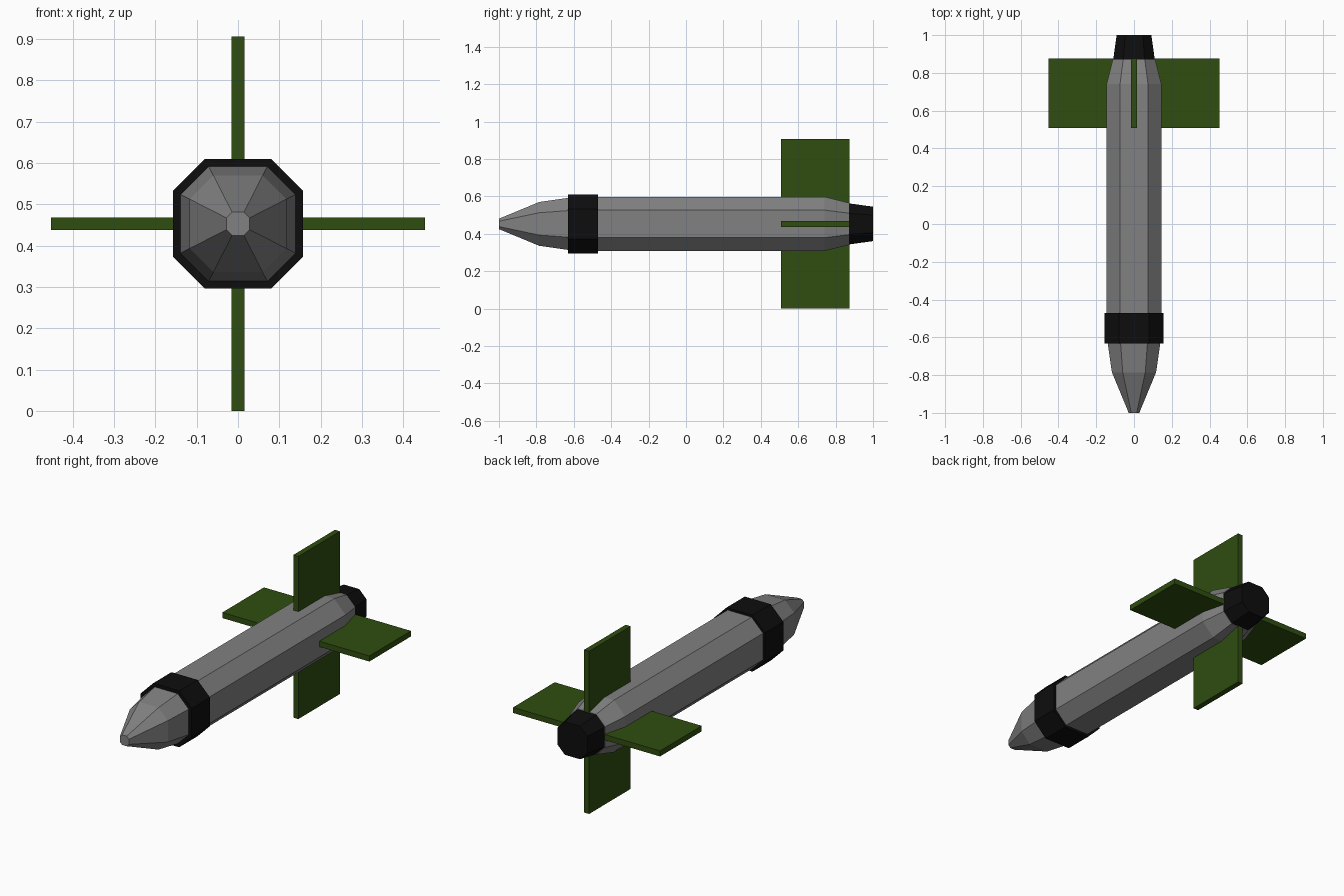
import bpy, bmesh, math
from mathutils import Matrix, Vector

if "Cube" in bpy.data.objects:
    bpy.data.objects.remove(bpy.data.objects["Cube"])

CZ = 0.453  # height of the long axis


def material(name, rgb):
    m = bpy.data.materials.new(name)
    m.diffuse_color = (*rgb, 1)
    m.use_nodes = True
    m.node_tree.nodes["Principled BSDF"].inputs["Base Color"].default_value = m.diffuse_color
    return m


GREY = material("body grey", (0.22, 0.22, 0.22))
BLACK = material("matt black", (0.004, 0.004, 0.004))
GREEN = material("fin green", (0.028, 0.075, 0.005))


def finish(name, bm, mat):
    bmesh.ops.recalc_face_normals(bm, faces=bm.faces)
    me = bpy.data.meshes.new(name)
    bm.to_mesh(me)
    bm.free()
    me.materials.append(mat)
    ob = bpy.data.objects.new(name, me)
    bpy.context.collection.objects.link(ob)
    return ob


def octagon_loft(name, profile, mat):
    """Loft chamfered-square sections (half width r, at y) along the y axis."""
    bm = bmesh.new()
    rings = []
    for y, r in profile:
        h = r * 0.51
        pts = [(r, -h), (r, h), (h, r), (-h, r), (-r, h), (-r, -h), (-h, -r), (h, -r)]
        rings.append([bm.verts.new((x, y, CZ + z)) for x, z in pts])
    for a, b in zip(rings, rings[1:]):
        for i in range(8):
            j = (i + 1) % 8
            bm.faces.new((a[i], a[j], b[j], b[i]))
    bm.faces.new(rings[0])
    bm.faces.new(rings[-1])
    return finish(name, bm, mat)


# Body with pointed nose and tapered tail
octagon_loft("body", [(-1, 0.028), (-0.785, 0.117), (-0.59, 0.145),
                      (0.74, 0.145), (0.872, 0.112)], GREY)
# Band behind the nose
octagon_loft("nose_band", [(-0.632, 0.157), (-0.471, 0.157)], BLACK)
# Tail nozzle
octagon_loft("tail_nozzle", [(0.87, 0.110), (1.0, 0.092)], BLACK)

# Four flat fins around the tail
for k, side in enumerate(("right", "top", "left", "bottom")):
    bm = bmesh.new()
    bmesh.ops.create_cube(bm, size=1)
    bmesh.ops.scale(bm, vec=(0.353, 0.366, 0.031), verts=bm.verts)
    bmesh.ops.translate(bm, vec=(0.2765, 0.692, 0), verts=bm.verts)
    bmesh.ops.transform(bm, verts=bm.verts, matrix=Matrix.Translation((0, 0, CZ))
                        @ Matrix.Rotation(-k * math.pi / 2, 4, 'Y'))
    finish("fin_" + side, bm, GREEN)
